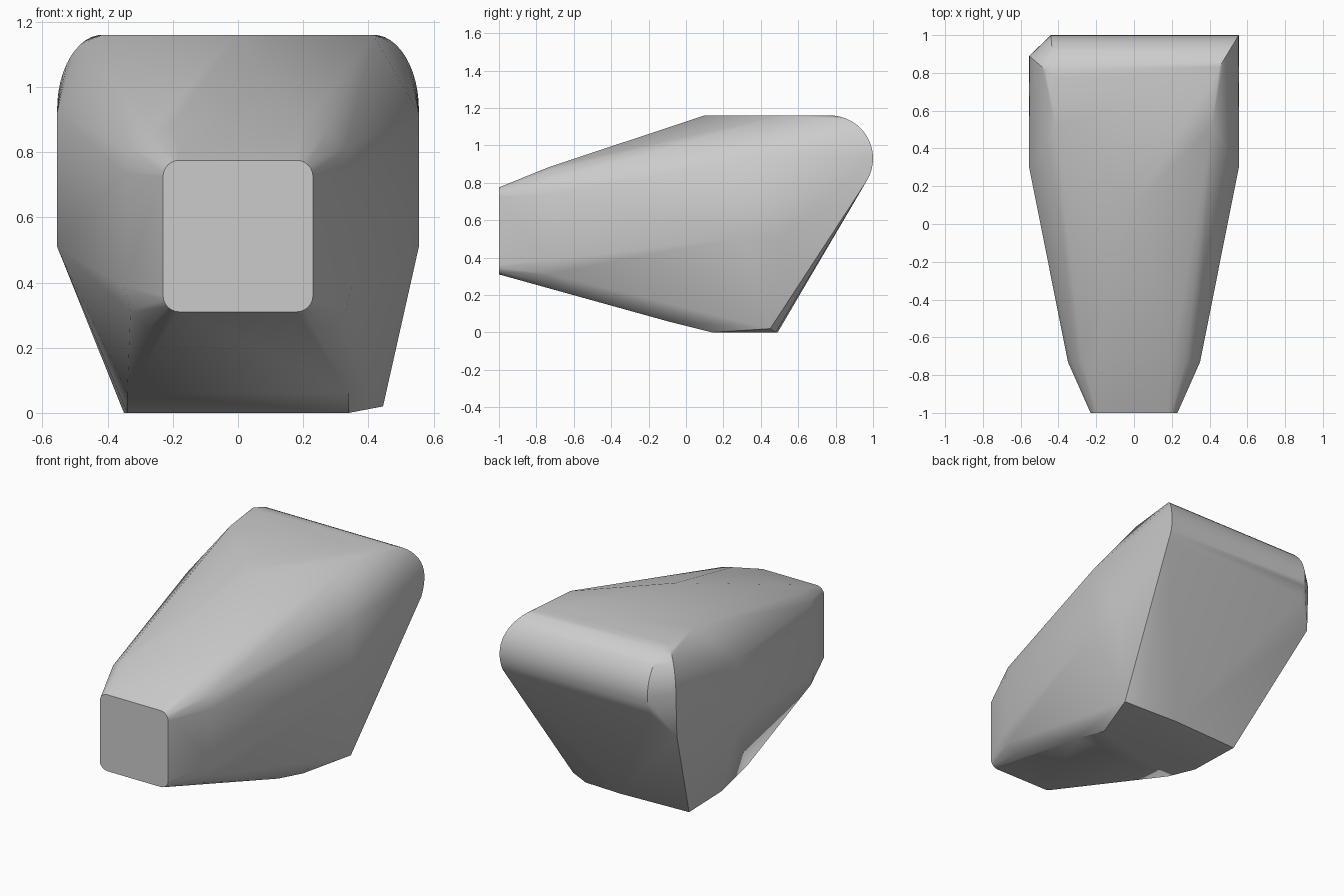
import bpy, bmesh, math

cube = bpy.data.objects.get("Cube")
if cube:
    bpy.data.objects.remove(cube, do_unlink=True)


def make_material(name, colour):
    mat = bpy.data.materials.new(name)
    mat.use_nodes = True
    mat.diffuse_color = colour
    mat.node_tree.nodes["Principled BSDF"].inputs["Base Color"].default_value = colour
    return mat


def rounded_section(y, half_width, bottom, top, radius, steps):
    """Upright rounded rectangle at depth y."""
    points = []
    for side in (-1, 1):
        for centre_z, up in ((bottom + radius, -1), (top - radius, 1)):
            for i in range(steps + 1):
                angle = math.pi / 2 * i / steps
                points.append((side * (half_width - radius + radius * math.cos(angle)), y,
                               centre_z + up * radius * math.sin(angle)))
    return points


def back_roll(start_x, spread_x, depth, last_angle, steps):
    """Arc rolling over the top back edge, spreading sideways as it drops."""
    points = []
    for i in range(steps + 1):
        angle = math.radians(last_angle) * i / steps
        spread = math.sin(min(angle, math.pi / 2))
        points.append((start_x + spread_x * spread,
                       0.77 + depth * math.sin(angle),
                       0.93 + 0.23 * math.cos(angle)))
    return points


def both_sides(points):
    return [(side * x, y, z) for x, y, z in points for side in (-1, 1)]


# Nose: small flat front plate, then a wider shoulder behind it
outline = rounded_section(-1, 0.23, 0.31, 0.775, 0.05, 6)
outline += rounded_section(-0.73, 0.35, 0.237, 0.885, 0.15, 3)

# Flat top, side walls and front of the underside
outline += [(0, 0.1, 1.16)]
outline += both_sides([
    (0.415, 0.52, 1.16),
    (0.555, 0.3, 0.92),
    (0.555, 0.3, 0.51),
    (0.34, -0.1, 0.06),
    (0.34, 0.14, 0),
])

# Rounded back edge, square on one end and chamfered on the other
outline += back_roll(0.415, 0.14, 0.23, 120, 16)
outline += back_roll(-0.42, -0.02, 0.23, 120, 16)
outline += back_roll(-0.415, -0.14, 0.12, 90, 12)

# Lower side corners and the back of the underside
outline += [
    (0.555, 0.52, 0.515),
    (-0.555, 0.88, 0.67),
    (0.445, 0.45, 0.02),
    (0.34, 0.48, 0),
    (0.1, 0.49, 0),
    (-0.35, 0.47, 0),
]

# Skin the outline into one closed body
bm = bmesh.new()
for point in outline:
    bm.verts.new(point)
bmesh.ops.remove_doubles(bm, verts=bm.verts[:], dist=0.001)
hull = bmesh.ops.convex_hull(bm, input=bm.verts[:])
spare = {v for v in hull["geom_interior"] + hull["geom_unused"]
         if isinstance(v, bmesh.types.BMVert)}
bmesh.ops.delete(bm, geom=list(spare), context="VERTS")
bmesh.ops.dissolve_limit(bm, angle_limit=math.radians(0.5),
                         verts=bm.verts[:], edges=bm.edges[:])
bmesh.ops.recalc_face_normals(bm, faces=bm.faces[:])

mesh = bpy.data.meshes.new("faceted_body")
bm.to_mesh(mesh)
bm.free()
body = bpy.data.objects.new("faceted_body", mesh)
bpy.context.collection.objects.link(body)
mesh.materials.append(make_material("plain_grey", (0.6, 0.6, 0.6, 1)))

# Soft shading with crisp main edges
bpy.context.view_layer.objects.active = body
body.select_set(True)
bpy.ops.object.shade_smooth_by_angle(angle=math.radians(30))
